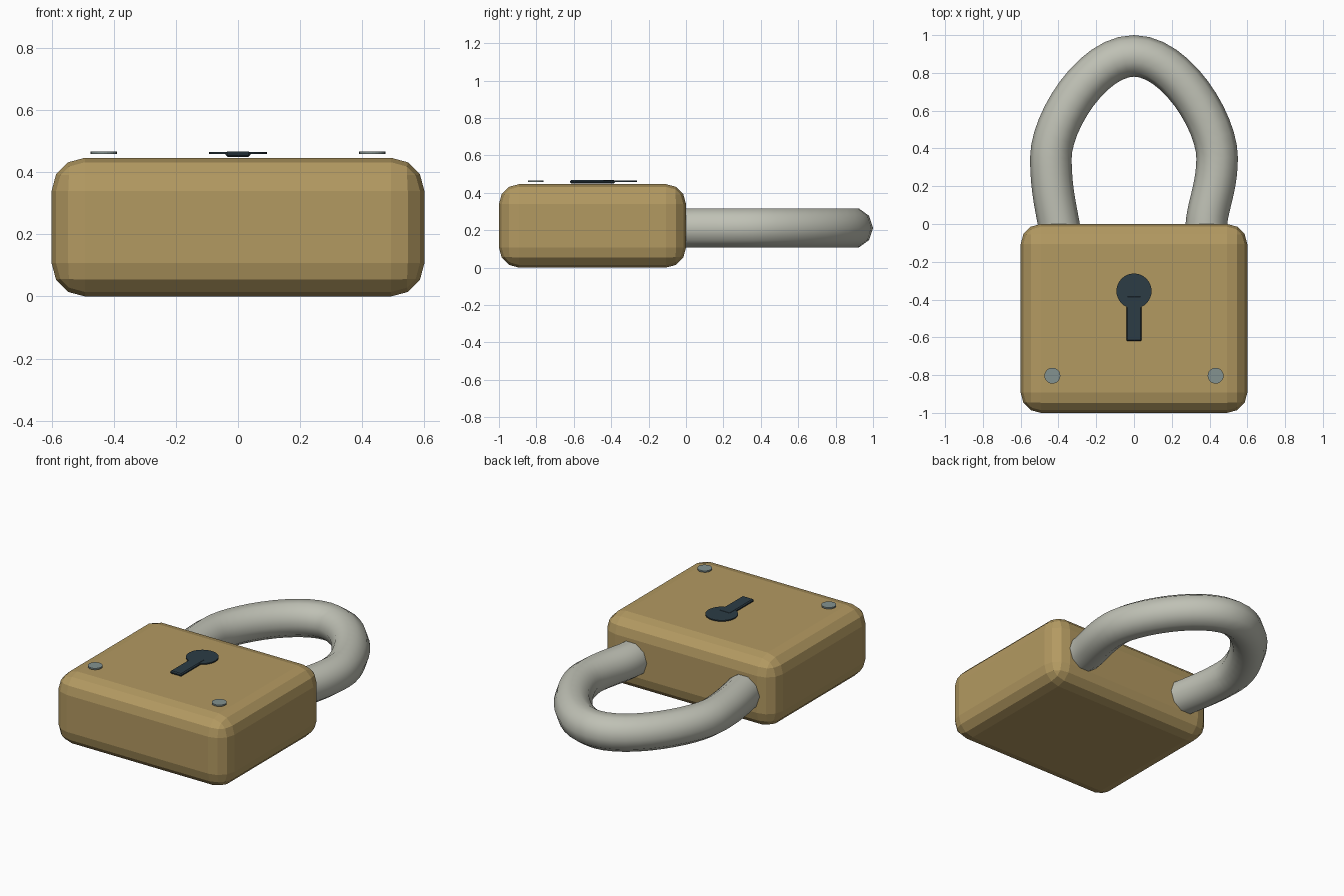
import bpy
import math

cube = bpy.data.objects.get("Cube")
if cube:
    bpy.data.objects.remove(cube, do_unlink=True)


def material(name, rgb):
    m = bpy.data.materials.new(name)
    m.use_nodes = True
    m.diffuse_color = (*rgb, 1)
    m.node_tree.nodes["Principled BSDF"].inputs["Base Color"].default_value = (*rgb, 1)
    return m


brass = material("brass", (0.45, 0.32, 0.12))
steel = material("steel", (0.52, 0.53, 0.46))
dark = material("dark_iron", (0.025, 0.045, 0.06))
rivet_grey = material("rivet_grey", (0.23, 0.29, 0.28))


def box(name, center, size, mat, bevel, segments):
    bpy.ops.mesh.primitive_cube_add(size=1, location=center)
    ob = bpy.context.object
    ob.name = name
    ob.scale = size
    bpy.ops.object.transform_apply(location=False, rotation=False, scale=True)
    mod = ob.modifiers.new("rounded_edges", "BEVEL")
    mod.width = bevel
    mod.segments = segments
    ob.data.materials.append(mat)
    return ob


def disc(name, center, radius, depth, mat, sides):
    bpy.ops.mesh.primitive_cylinder_add(vertices=sides, radius=radius, depth=depth, location=center)
    ob = bpy.context.object
    ob.name = name
    ob.data.materials.append(mat)
    return ob


# Body block with rounded edges
box("lock_body", (0, -0.5, 0.223), (1.2, 1.0, 0.446), brass, 0.107, 3)

# Keyhole: round plate and slot
disc("keyhole_round", (0, -0.355, 0.462), 0.093, 0.007, dark, 32)
box("keyhole_slot", (0, -0.5, 0.458), (0.08, 0.24, 0.018), dark, 0.006, 1)

# Rivets in the lower corners
for side, label in ((-1, "right"), (1, "left")):
    disc(label + "_rivet", (side * 0.432, -0.803, 0.462), 0.042, 0.009, rivet_grey, 24)

# Shackle: round bar along a smooth arch
curve = bpy.data.curves.new("shackle", "CURVE")
curve.dimensions = "3D"
curve.bevel_depth = 0.11
curve.bevel_resolution = 3
curve.resolution_u = 12
path = curve.splines.new("BEZIER")
arch = [  # point, handle offset
    ((-0.385, -0.08), (0.02, 0.14)),
    ((-0.44, 0.35), (0, 0.19)),
    ((0, 0.89), (0.22, 0)),
    ((0.44, 0.35), (0, -0.19)),
    ((0.385, -0.08), (-0.02, -0.14)),
]
path.bezier_points.add(len(arch) - 1)
for bp, ((x, y), (dx, dy)) in zip(path.bezier_points, arch):
    if y < 0:
        dx = -dx
    bp.handle_left_type = bp.handle_right_type = "FREE"
    bp.co = (x, y, 0)
    bp.handle_left = (x - dx, y - dy, 0)
    bp.handle_right = (x + dx, y + dy, 0)
shackle = bpy.data.objects.new("shackle", curve)
shackle.location.z = 0.212
bpy.context.collection.objects.link(shackle)
curve.materials.append(steel)
bpy.ops.object.select_all(action="DESELECT")
shackle.select_set(True)
bpy.context.view_layer.objects.active = shackle
bpy.ops.object.convert(target="MESH")
bpy.ops.object.shade_smooth_by_angle(angle=math.radians(60))
